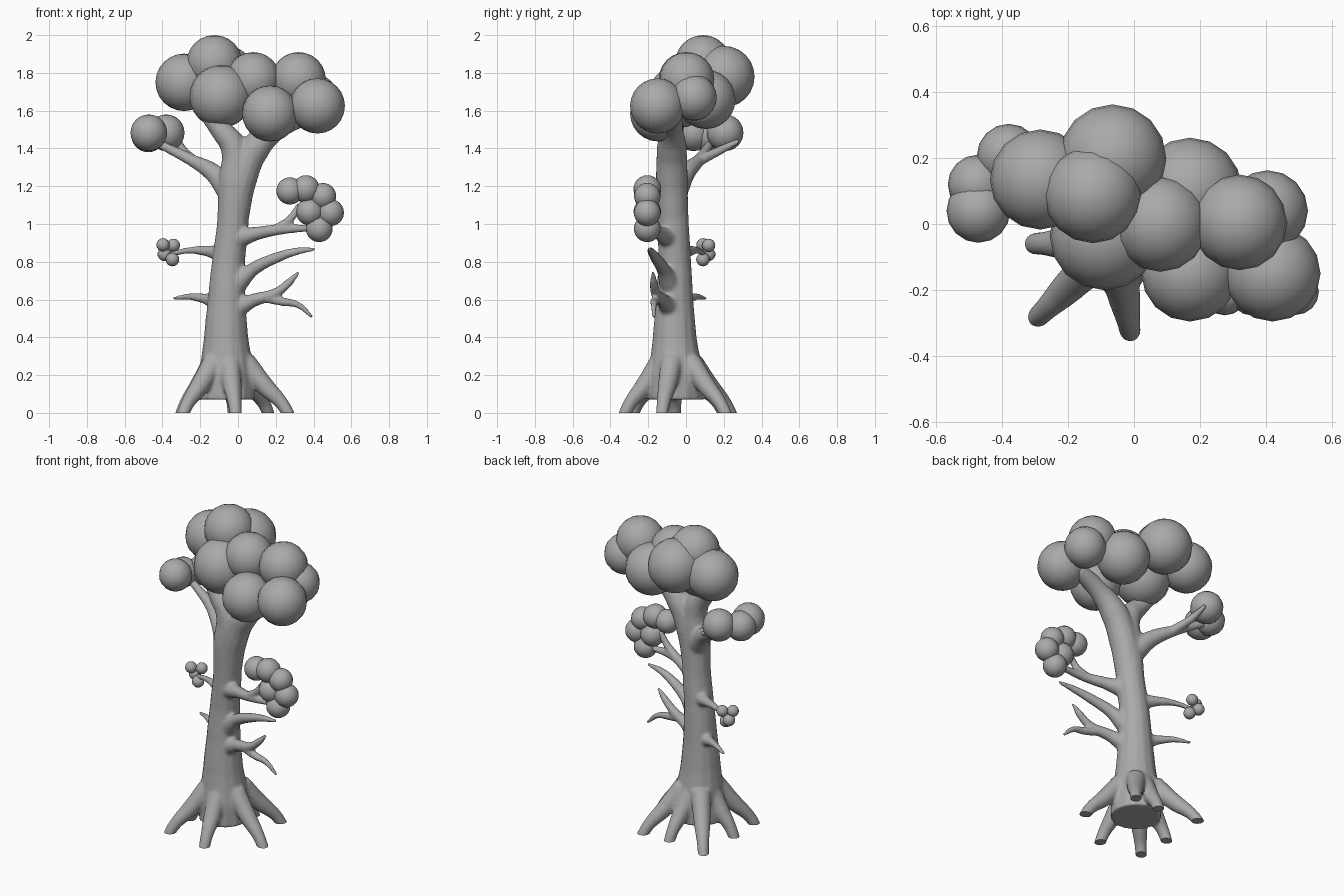
import bpy, bmesh
from mathutils import Vector

cube = bpy.data.objects.get("Cube")
if cube:
    bpy.data.objects.remove(cube)

grey = bpy.data.materials.new("plain_grey")
grey.use_nodes = True
tone = (0.4, 0.4, 0.4, 1)
grey.diffuse_color = tone
grey.node_tree.nodes["Principled BSDF"].inputs["Base Color"].default_value = tone


def link(name, data):
    obj = bpy.data.objects.new(name, data)
    bpy.context.collection.objects.link(obj)
    return obj


# All wood is a set of tapering limbs in one curve: (x, y, z, radius)
wood = bpy.data.curves.new("wood_paths", "CURVE")
wood.dimensions = "3D"
wood.bevel_depth = 1
wood.bevel_resolution = 5
wood.resolution_u = 10
wood.use_fill_caps = True


def limb(*points):
    spline = wood.splines.new("BEZIER")
    spline.bezier_points.add(len(points) - 1)
    for bp, (x, y, z, r) in zip(spline.bezier_points, points):
        bp.co = (x, y, z)
        bp.radius = r
        bp.handle_left_type = bp.handle_right_type = "AUTO"


# Trunk with its left-hand fork, then the other fork
limb((-.06, -.055, .07, .15), (-.06, -.055, .2, .148), (-.063, -.06, .4, .118),
     (-.06, -.06, .6, .1), (-.05, -.06, .8, .088), (-.028, -.068, 1, .084),
     (-.02, -.075, 1.22, .085), (-.02, -.075, 1.4, .072),
     (-.09, -.07, 1.5, .058), (-.18, -.03, 1.62, .05))
limb((-.025, -.07, 1.02, .08), (.02, -.075, 1.25, .085), (.09, -.075, 1.4, .08),
     (.2, -.075, 1.5, .06), (.38, -.06, 1.58, .045))

# Roots spreading from the trunk, flattened later at the ground
for x, y in [(-.3, -.29), (-.01, -.335), (.28, -.13), (.17, .22),
             (-.02, .21), (-.3, .25), (-.31, -.06)]:
    tip, core = Vector((x, y)), Vector((-.06, -.055))
    a, b, c = (core.lerp(tip, t) for t in (.28, .6, .86))
    limb((*a, .27, .06), (*b, .14, .05), (*c, .05, .036), (*tip, -.03, .032))

# Leafy branches
limb((-.04, -.06, 1.17, .07), (-.13, 0, 1.27, .05), (-.25, .07, 1.34, .032),
     (-.43, .13, 1.43, .022))
limb((-.23, .06, 1.33, .03), (-.29, .18, 1.39, .024), (-.31, .28, 1.44, .014))
limb((-.02, -.08, .92, .06), (.1, -.14, .95, .036), (.22, -.19, .97, .028),
     (.4, -.2, .98, .018))
limb((.2, -.185, .97, .028), (.27, -.2, 1.02, .022), (.33, -.2, 1.1, .02))
limb((-.07, -.04, .84, .05), (-.17, .02, .857, .028), (-.26, .06, .86, .018),
     (-.36, .1, .84, .014))

# Bare branches
limb((-.02, -.08, .67, .06), (.08, -.12, .76, .036), (.2, -.16, .82, .029),
     (.31, -.185, .855, .021), (.41, -.195, .867, .01))
limb((-.02, -.08, .55, .06), (.08, -.12, .595, .036), (.2, -.16, .635, .027),
     (.27, -.17, .69, .022), (.32, -.175, .745, .01))
limb((.13, -.14, .61, .025), (.23, -.165, .59, .024), (.32, -.17, .57, .018),
     (.395, -.17, .505, .01))
limb((-.08, -.05, .58, .06), (-.18, .01, .605, .027), (-.26, .06, .615, .018),
     (-.345, .105, .605, .01))

# Fuse the limbs into one smooth skin
draft = link("wood_draft", wood)
depsgraph = bpy.context.evaluated_depsgraph_get()
tree = link("trunk_and_branches", bpy.data.meshes.new_from_object(draft.evaluated_get(depsgraph)))
bpy.data.objects.remove(draft)
remesh = tree.modifiers.new("fuse", "REMESH")
remesh.mode = "VOXEL"
remesh.voxel_size = .009
soften = tree.modifiers.new("soften", "SMOOTH")
soften.factor = .5
soften.iterations = 8
depsgraph = bpy.context.evaluated_depsgraph_get()
skin = bpy.data.meshes.new_from_object(tree.evaluated_get(depsgraph))
tree.modifiers.clear()
tree.data = skin

# Cut the roots flat at the ground
bm = bmesh.new()
bm.from_mesh(skin)
cut = bmesh.ops.bisect_plane(bm, geom=bm.verts[:] + bm.edges[:] + bm.faces[:],
                             plane_co=(0, 0, 0), plane_no=(0, 0, 1), clear_inner=True)
bmesh.ops.holes_fill(bm, edges=[e for e in bm.edges if e.is_boundary], sides=0)
for f in bm.faces:
    f.smooth = f.normal.z > -.99 or f.calc_center_median().z > .001
for e in bm.edges:
    e.smooth = all(f.smooth for f in e.link_faces)
bm.to_mesh(skin)
bm.free()
skin.materials.clear()
skin.materials.append(grey)

# Leaf balls by cluster: (x, y, z, radius)
clusters = {
    "crown": [(-.065, .2, 1.78, .163), (-.285, .135, 1.75, .152), (-.125, .09, 1.852, .148),
              (.17, .105, 1.66, .157), (.08, 0, 1.765, .145), (.32, .005, 1.765, .145),
              (.405, .04, 1.67, .123), (.42, -.15, 1.625, .146), (.17, -.148, 1.585, .148),
              (-.09, -.035, 1.675, .166)],
    "right_high_leaves": [(-.472, .04, 1.483, .097), (-.475, .12, 1.47, .09), (-.38, .207, 1.483, .097)],
    "left_leaves": [(.275, -.205, 1.175, .072), (.36, -.205, 1.185, .073), (.45, -.205, 1.147, .07),
                    (.49, -.205, 1.06, .071), (.43, -.205, .975, .071), (.38, -.205, 1.065, .073)],
    "right_low_leaves": [(-.397, .09, .89, .035), (-.342, .12, .887, .035),
                         (-.39, .12, .84, .036), (-.347, .09, .812, .036)],
}
for name, balls in clusters.items():
    mesh = bpy.data.meshes.new(name)
    bm = bmesh.new()
    for x, y, z, r in balls:
        made = bmesh.ops.create_uvsphere(bm, u_segments=16, v_segments=12, radius=r)
        bmesh.ops.translate(bm, verts=made["verts"], vec=(x, y, z))
    for f in bm.faces:
        f.smooth = True
    bm.to_mesh(mesh)
    bm.free()
    mesh.materials.append(grey)
    link(name, mesh)
